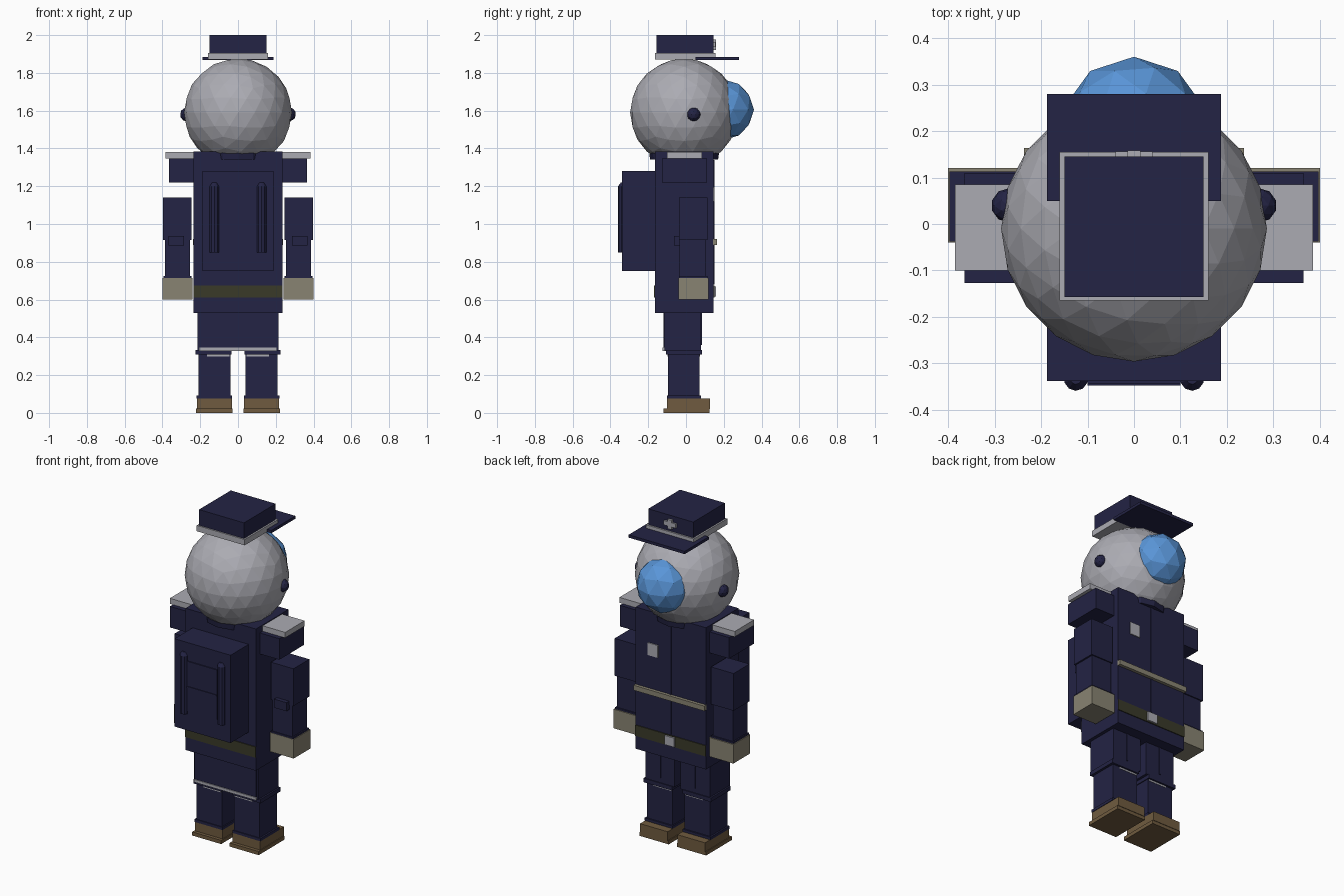
import bpy, bmesh, math
from mathutils import Matrix

if "Cube" in bpy.data.objects:
    bpy.data.objects.remove(bpy.data.objects["Cube"])


def material(name, rgb):
    m = bpy.data.materials.new(name)
    m.diffuse_color = (*rgb, 1)
    m.use_nodes = True
    m.node_tree.nodes["Principled BSDF"].inputs["Base Color"].default_value = m.diffuse_color
    return m


NAVY = material("navy cloth", (0.017, 0.017, 0.058))
GREY = material("pale grey", (0.41, 0.41, 0.45))
BLUE = material("visor blue", (0.10, 0.30, 0.68))
BROWN = material("boot brown", (0.16, 0.105, 0.05))
SAND = material("glove sand", (0.25, 0.23, 0.17))
OLIVE = material("belt olive", (0.042, 0.042, 0.022))


def finish(bm, name, mat):
    mesh = bpy.data.meshes.new(name)
    bm.to_mesh(mesh)
    bm.free()
    mesh.materials.append(mat)
    ob = bpy.data.objects.new(name, mesh)
    bpy.context.collection.objects.link(ob)
    return ob


def box(name, mat, x, y, z):
    """Box from (min, max) pairs on each axis."""
    bm = bmesh.new()
    size = [b - a for a, b in (x, y, z)]
    mid = [(a + b) / 2 for a, b in (x, y, z)]
    bmesh.ops.create_cube(bm, size=1, matrix=Matrix.Translation(mid) @ Matrix.Diagonal((*size, 1)))
    return finish(bm, name, mat)


def ball(name, mat, centre, radius, detail):
    bm = bmesh.new()
    bmesh.ops.create_icosphere(bm, subdivisions=detail, radius=radius,
                               matrix=Matrix.Translation(centre))
    return finish(bm, name, mat)


def cylinder(name, mat, centre, r1, r2, depth, sides, axis="Z"):
    bm = bmesh.new()
    turn = Matrix.Rotation(math.pi / 2, 4, "X") if axis == "Y" else Matrix()
    bmesh.ops.create_cone(bm, cap_ends=True, segments=sides, radius1=r1, radius2=r2, depth=depth,
                          matrix=Matrix.Translation(centre) @ turn)
    return finish(bm, name, mat)


def pair(name, mat, x, y, z):
    """Box on both sides of the body."""
    box("right_" + name, mat, x, y, z)
    box("left_" + name, mat, (-x[1], -x[0]), y, z)


# Head, visor and collar
ball("head", GREY, (0, -0.01, 1.59), 0.286, 3)
ball("visor", BLUE, (0, 0.2, 1.605), 0.16, 2)
for side, s in (("right", 1), ("left", -1)):
    ball(side + "_earpiece", NAVY, (s * 0.27, 0.04, 1.58), 0.037, 2)
cylinder("collar", NAVY, (0, -0.01, 1.378), 0.18, 0.19, 0.075, 14)

# Cap
box("cap_band", GREY, (-0.16, 0.16), (-0.165, 0.155), (1.87, 1.905))
box("cap_crown", NAVY, (-0.15, 0.15), (-0.157, 0.145), (1.905, 2.0))
box("cap_brim", NAVY, (-0.187, 0.187), (0.05, 0.28), (1.868, 1.885))
box("cap_badge_bar", GREY, (-0.04, 0.04), (0.14, 0.156), (1.937, 1.963))
box("cap_badge_post", GREY, (-0.014, 0.014), (0.14, 0.158), (1.922, 1.978))

# Coat with belt, strap and chest patch
box("coat", NAVY, (-0.235, 0.235), (-0.165, 0.145), (0.53, 1.385))
box("back_belt", OLIVE, (-0.235, 0.235), (-0.17, -0.163), (0.61, 0.675))
box("front_belt", OLIVE, (-0.235, 0.235), (0.143, 0.15), (0.61, 0.675))
cylinder("belt_buckle_base", GREY, (0, 0.15, 0.642), 0.026, 0.026, 0.02, 8, "Y")
box("belt_buckle", GREY, (-0.033, 0.033), (0.145, 0.16), (0.615, 0.67))
box("waist_strap", SAND, (-0.237, 0.237), (0.143, 0.164), (0.89, 0.92))
box("chest_patch", GREY, (0.083, 0.15), (0.143, 0.151), (1.12, 1.195))
box("coat_fastening", NAVY, (-0.005, 0.005), (0.143, 0.15), (0.68, 1.34))

# Shoulders and arms
pair("shoulder", NAVY, (0.225, 0.365), (-0.127, 0.11), (1.22, 1.347))
pair("shoulder_board", GREY, (0.2, 0.385), (-0.1, 0.085), (1.347, 1.38))
pair("upper_arm", NAVY, (0.247, 0.397), (-0.038, 0.113), (0.915, 1.14))
pair("forearm", NAVY, (0.254, 0.387), (-0.034, 0.106), (0.715, 0.915))
pair("cuff", NAVY, (0.247, 0.395), (-0.038, 0.113), (0.71, 0.725))
pair("elbow_pad", NAVY, (0.285, 0.367), (-0.063, -0.03), (0.885, 0.937))
pair("glove", SAND, (0.24, 0.4), (-0.04, 0.12), (0.6, 0.715))

# Backpack with two tubes
box("backpack", NAVY, (-0.187, 0.187), (-0.338, -0.165), (0.75, 1.28))
box("backpack_panel", NAVY, (-0.1, 0.1), (-0.344, -0.335), (0.87, 1.17))
box("backpack_seam", NAVY, (-0.1, 0.1), (-0.348, -0.342), (1.01, 1.02))
for side, s in (("right", 1), ("left", -1)):
    cylinder(side + "_tube", NAVY, (s * 0.125, -0.333, 1.025), 0.026, 0.026, 0.35, 10)
    cylinder(side + "_tube_tip", NAVY, (s * 0.125, -0.333, 1.21), 0.026, 0.012, 0.02, 10)

# Hips and rear coat skirt with pale hem
box("rear_skirt", NAVY, (-0.205, 0.205), (-0.12, -0.1), (0.335, 0.53))
box("skirt_hem", GREY, (-0.207, 0.207), (-0.125, -0.105), (0.328, 0.345))

# Legs and boots
pair("thigh", NAVY, (0.02, 0.215), (-0.113, 0.08), (0.33, 0.54))
pair("thigh_pocket_edge", NAVY, (0.112, 0.12), (0.078, 0.085), (0.36, 0.53))
pair("knee_band", NAVY, (0.035, 0.225), (-0.105, 0.085), (0.308, 0.332))
pair("knee_trim", GREY, (0.045, 0.165), (-0.097, 0.074), (0.298, 0.308))
pair("shin", NAVY, (0.04, 0.21), (-0.095, 0.072), (0.085, 0.31))
pair("ankle_band", NAVY, (0.033, 0.22), (-0.1, 0.08), (0.075, 0.092))
pair("boot", BROWN, (0.033, 0.217), (-0.1, 0.128), (0.02, 0.076))
pair("boot_sole", BROWN, (0.028, 0.222), (-0.12, 0.125), (0, 0.022))
